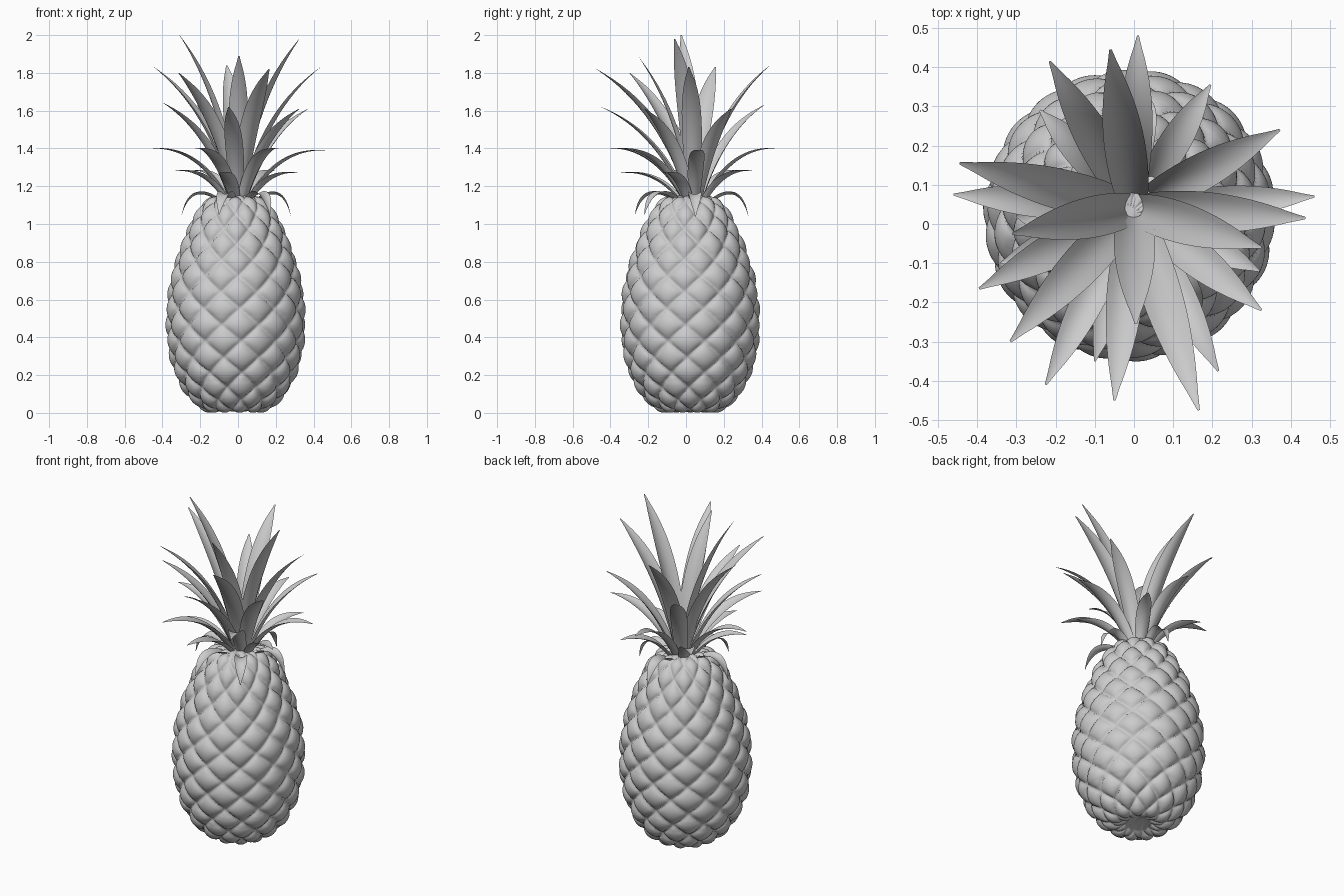
import bpy, math
from mathutils import Vector

if "Cube" in bpy.data.objects:
    bpy.data.objects.remove(bpy.data.objects["Cube"])

def make_object(name, verts, faces, angle=60):
    me = bpy.data.meshes.new(name)
    me.from_pydata(verts, [], faces)
    ob = bpy.data.objects.new(name, me)
    bpy.context.collection.objects.link(ob)
    bpy.ops.object.select_all(action='DESELECT')
    ob.select_set(True)
    bpy.context.view_layer.objects.active = ob
    bpy.ops.object.shade_smooth_by_angle(angle=math.radians(angle))
    return ob

# Fruit body: outer profile (radius, z), lathed and embossed with a diamond lattice of scales
PROFILE = [(0.07, 0.02), (0.13, 0.0), (0.19, 0.02), (0.265, 0.09), (0.325, 0.2), (0.355, 0.3),
           (0.37, 0.4), (0.373, 0.5), (0.367, 0.6), (0.352, 0.7), (0.325, 0.8), (0.29, 0.9),
           (0.248, 1.0), (0.195, 1.09), (0.13, 1.145), (0.02, 1.15)]
CX, CY, SEG, STEPS = -0.012, 0.022, 208, 168
LEFT, RIGHT = (11, 8.6), (11, -8.0)  # two families of scale spirals: (turns, rise)

def catmull(pts, t):
    f = t * (len(pts) - 1)
    i = min(int(f), len(pts) - 2)
    f -= i
    p = [Vector(pts[max(0, min(len(pts) - 1, i + k))]) for k in (-1, 0, 1, 2)]
    return 0.5 * (2 * p[1] + (p[2] - p[0]) * f + (2 * p[0] - 5 * p[1] + 4 * p[2] - p[3]) * f * f
                  + (3 * p[1] - p[0] - 3 * p[2] + p[3]) * f ** 3)

samples = [catmull(PROFILE, j / 600) for j in range(601)]
length = [0.0]
for a, b in zip(samples, samples[1:]):
    length.append(length[-1] + (b - a).length)

verts, faces = [], []
k = 0
for j in range(STEPS + 1):
    s = j / STEPS
    while k < 600 and length[k] < s * length[-1]:
        k += 1
    r, z = samples[k]
    t = samples[min(k + 1, 600)] - samples[max(k - 1, 0)]
    n = Vector((t.y, -t.x)).normalized()
    depth = 0.032 * min(1, r / 0.25)
    for i in range(SEG):
        u = i / SEG
        p, q = LEFT[0] * u + LEFT[1] * s, RIGHT[0] * u + RIGHT[1] * s
        fp, fq = 2 * (p - round(p)), 2 * (q - round(q))
        bump = max(0, (1 - fp * fp) * (1 - fq * fq)) ** 0.5
        d = depth * (bump - 1)
        a = u * math.tau
        rr = r + n.x * d
        verts.append((CX + rr * math.cos(a), CY + rr * math.sin(a), max(0.0, z + n.y * d)))
for j in range(STEPS):
    for i in range(SEG):
        i2 = (i + 1) % SEG
        faces.append((j * SEG + i, j * SEG + i2, (j + 1) * SEG + i2, (j + 1) * SEG + i))
faces.append(tuple(reversed(range(SEG))))
faces.append(tuple(STEPS * SEG + i for i in range(SEG)))
make_object("fruit_body", verts, faces, 80)

# Leaf: channelled tapering blade along a curved path from the crown axis to its tip
def leaf(name, tip, base_r, base_z, ctrl, width):
    tip = Vector(tip)
    out = Vector((tip.x, tip.y - 0.04, 0))
    dist = out.length
    out.normalize()
    side = Vector((-out.y, out.x, 0))
    axis = Vector((0, 0.04, 0))
    a, c = Vector((base_r, base_z)), Vector((dist, tip.z))
    b = Vector((base_r + (dist - base_r) * ctrl[0], base_z + (tip.z - base_z) * ctrl[1]))
    if ctrl[1] < 0:  # drooping leaf: rises before falling
        b.y = base_z + 0.14
    verts, faces, n, m = [], [], 16, 6
    for j in range(n + 1):
        t = j / n
        p = a * (1 - t) ** 2 + b * 2 * t * (1 - t) + c * t * t
        d = ((b - a) * (1 - t) + (c - b) * t).normalized()
        up = out * -d.y + Vector((0, 0, d.x))
        if t < 0.45:
            w = 0.7 + 0.3 * math.sin(t / 0.45 * math.pi / 2)
        else:
            w = 1 - ((t - 0.45) / 0.55) ** 2.2
        w = max(w, 0.06) * width / 2
        for i in range(m + 1):
            x = 2 * i / m - 1
            verts.append(axis + out * p.x + Vector((0, 0, p.y)) + side * (x * w)
                         + up * (x * x * w * 0.6 * (1 - 0.7 * t)))
    for j in range(n):
        for i in range(m):
            v = j * (m + 1) + i
            faces.append((v, v + 1, v + m + 2, v + m + 1))
    make_object(name, verts, faces)

# Crown tiers: base radius, base height, bend control, width, leaf tips
TIERS = [
    (0.02, 1.13, (0.26, 0.62), 0.105, [(-0.31, -0.025, 2.0), (0.325, -0.06, 1.98), (0.005, -0.255, 1.89)]),
    (0.035, 1.13, (0.3, 0.68), 0.105, [(-0.445, 0.155, 1.83), (0.165, -0.475, 1.82), (0.437, 0.015, 1.83),
                                       (-0.06, 0.445, 1.84), (-0.315, -0.3, 1.8)]),
    (0.05, 1.12, (0.33, 0.72), 0.095, [(0.372, 0.24, 1.61), (-0.395, -0.165, 1.64), (-0.05, -0.45, 1.62),
                                       (0.325, -0.22, 1.61), (-0.215, 0.415, 1.63)]),
    (0.06, 1.12, (0.4, 1.03), 0.085, [(-0.46, 0.075, 1.4), (0.46, 0.07, 1.39), (0.01, 0.48, 1.4),
                                      (-0.225, -0.41, 1.4), (0.215, -0.375, 1.4)]),
    (0.07, 1.11, (0.4, 1.1), 0.08, [(0.195, 0.355, 1.28), (-0.34, -0.1, 1.28), (0.32, -0.12, 1.27),
                                    (-0.1, -0.35, 1.27), (-0.24, 0.29, 1.28)]),
    (0.08, 1.1, (0.75, -1), 0.07, [(-0.3, 0.02, 1.04), (0.28, 0.05, 1.04), (0.03, 0.33, 1.04),
                                   (-0.1, -0.27, 1.05), (0.17, -0.22, 1.05)]),
]
for ti, (br, bz, ctrl, width, tips) in enumerate(TIERS):
    for li, tip in enumerate(tips):
        leaf(f"crown_leaf_{ti + 1}_{li + 1}", tip, br, bz, ctrl, width)
